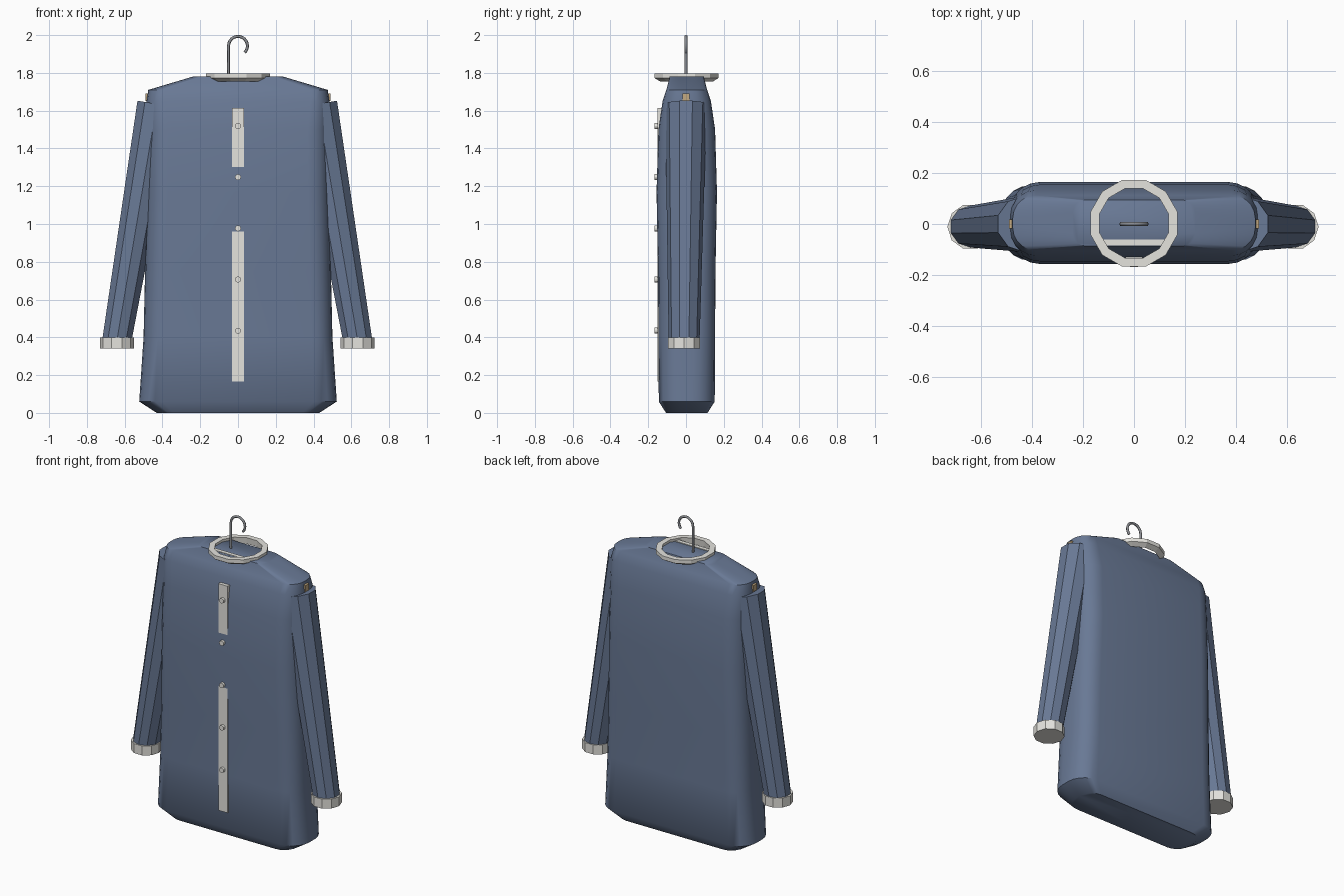
import bpy, bmesh
from math import sin, cos, pi, radians
from mathutils import Vector

if "Cube" in bpy.data.objects:
    bpy.data.objects.remove(bpy.data.objects["Cube"])


def material(name, rgb):
    m = bpy.data.materials.new(name)
    m.diffuse_color = (*rgb, 1)
    m.use_nodes = True
    m.node_tree.nodes["Principled BSDF"].inputs["Base Color"].default_value = m.diffuse_color
    return m


BLUE = material("blue_cloth", (0.14, 0.19, 0.30))
WHITE = material("white_trim", (0.78, 0.77, 0.73))
WOOD = material("wood", (0.55, 0.40, 0.22))
METAL = material("metal", (0.25, 0.26, 0.28))


def loft(name, rings, mat, caps=True, closed=False, smooth=None):
    """Skin a stack of equal-length point rings."""
    bm = bmesh.new()
    vr = [[bm.verts.new(p) for p in r] for r in rings]
    n = len(vr[0])
    pairs = list(zip(vr, vr[1:])) + ([(vr[-1], vr[0])] if closed else [])
    for a, b in pairs:
        for i in range(n):
            j = (i + 1) % n
            bm.faces.new((a[i], a[j], b[j], b[i]))
    if caps and not closed:
        bm.faces.new(vr[0][::-1])
        bm.faces.new(vr[-1])
    bmesh.ops.recalc_face_normals(bm, faces=bm.faces)
    me = bpy.data.meshes.new(name)
    bm.to_mesh(me)
    bm.free()
    ob = bpy.data.objects.new(name, me)
    bpy.context.collection.objects.link(ob)
    me.materials.append(mat)
    if smooth:
        bpy.ops.object.select_all(action='DESELECT')
        bpy.context.view_layer.objects.active = ob
        ob.select_set(True)
        bpy.ops.object.shade_smooth_by_angle(angle=radians(smooth))
    return ob


def rounded_rect(z, hx, hy, r, yc=0.004, seg=5):
    pts = []
    for q, (sx, sy) in enumerate([(1, 1), (-1, 1), (-1, -1), (1, -1)]):
        for k in range(seg + 1):
            a = (q + k / seg) * pi / 2
            pts.append((sx * (hx - r) + r * cos(a), yc + sy * (hy - r) + r * sin(a), z))
    return pts


def circle(c, r, n, tilt=0, start=0):
    """Circle around z, tipped in the xz plane by tilt."""
    out = []
    for i in range(n):
        a = start + 2 * pi * i / n
        u = r * cos(a)
        out.append((c[0] + u * cos(tilt), c[1] + r * sin(a), c[2] + u * sin(tilt)))
    return out


def box(name, lo, hi, mat):
    ring = lambda z: [(lo[0], lo[1], z), (hi[0], lo[1], z), (hi[0], hi[1], z), (lo[0], hi[1], z)]
    return loft(name, [ring(lo[2]), ring(hi[2])], mat)


# shirt body: height, half width, half depth, corner radius
body = [(0, .43, .11, .09), (.06, .523, .148, .12), (.4, .50, .15, .11),
        (.75, .492, .152, .11), (1.17, .482, .160, .11), (1.5, .48, .15, .11),
        (1.65, .484, .128, .10), (1.71, .475, .108, .09), (1.78, .24, .09, .05)]
loft("shirt_body", [rounded_rect(*b) for b in body], BLUE, smooth=40)

# sleeves, cuffs and hanger arms on both sides
for s, side in ((1, "right"), (-1, "left")):
    x0 = -0.004
    top = circle((x0 + s * .425, 0, 1.635), .11, 10, s * .17, pi / 10)
    low = circle((x0 + s * .637, -.01, .385), .082, 10, 0, pi / 10)
    loft(side + "_sleeve", [top, low], BLUE)
    c = (x0 + s * .637, -.011)
    loft(side + "_cuff", [circle((*c, z), .09, 10) for z in (.34, .40)], WHITE)
    arm = [[(x, y, z + dz) for y, dz in ((-.018, -.02), (.018, -.02), (.018, .02), (-.018, .02))]
           for x, z in ((0, 1.74), (s * .49, 1.67))]
    loft(side + "_hanger_arm", arm, WOOD)

# collar ring and the inner collar band
collar = [(.14, 1.797), (.176, 1.797), (.176, 1.773), (.145, 1.755)]
loft("collar", [circle((0, .003, z), r, 12, 0, pi / 12) for r, z in collar], WHITE, closed=True)
box("collar_band", (-.13, -.085, 1.75), (.13, -.06, 1.784), WHITE)

# front placket and buttons
box("placket", (-.033, -.152, .165), (.033, -.13, 1.615), WHITE)
for i in range(5):
    z = .435 + i * .271
    rings = [[(.016 * cos(a * pi / 6), y, z + .016 * sin(a * pi / 6)) for a in range(12)]
             for y in (-.145, -.168)]
    loft(f"button_{i + 1}", rings, WHITE)

# wire hook
path = [Vector((-.05, 0, 1.72)), Vector((-.05, 0, 1.85))]
path += [Vector((.05 * cos(radians(a)), 0, 1.943 + .05 * sin(radians(a)))) for a in range(180, -46, -15)]
cu = bpy.data.curves.new("hook", 'CURVE')
cu.dimensions = '3D'
cu.bevel_depth = .008
cu.bevel_resolution = 1
cu.use_fill_caps = True
sp = cu.splines.new('POLY')
sp.points.add(len(path) - 1)
for p, v in zip(sp.points, path):
    p.co = (*v, 1)
cu.materials.append(METAL)
bpy.context.collection.objects.link(bpy.data.objects.new("hanger_hook", cu))
